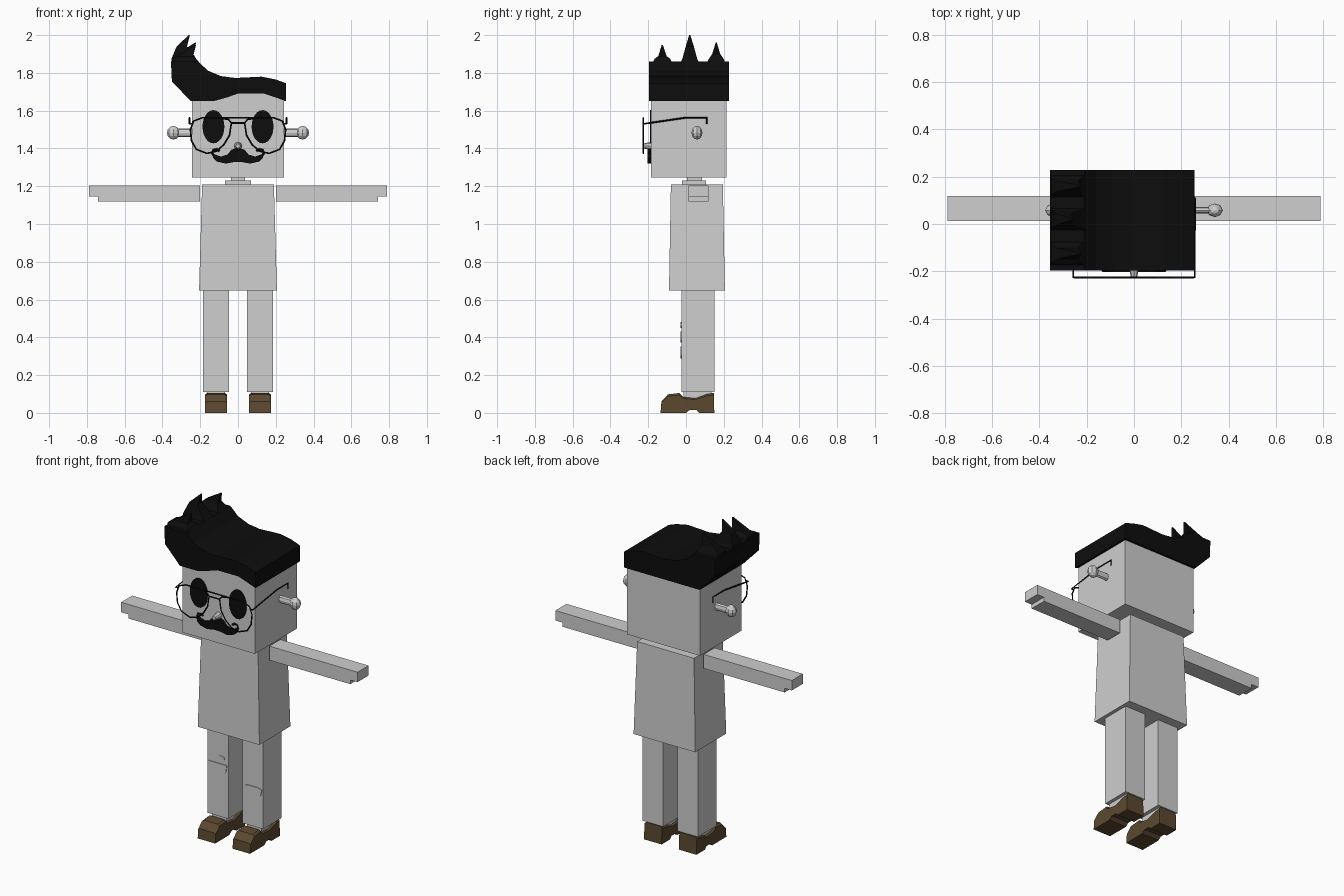
import bpy, bmesh, math
from mathutils import Matrix

cube = bpy.data.objects.get("Cube")
if cube:
    bpy.data.objects.remove(cube, do_unlink=True)


def material(name, r, g, b):
    m = bpy.data.materials.new(name)
    m.use_nodes = True
    m.diffuse_color = (r, g, b, 1)
    node = m.node_tree.nodes["Principled BSDF"]
    node.inputs["Base Color"].default_value = (r, g, b, 1)
    node.inputs["Roughness"].default_value = 0.8
    return m


GREY = material("pale grey", 0.62, 0.62, 0.62)
BLACK = material("black", 0.004, 0.004, 0.004)
BROWN = material("shoe brown", 0.105, 0.066, 0.03)


def finish(bm, name, mat):
    bmesh.ops.recalc_face_normals(bm, faces=bm.faces)
    me = bpy.data.meshes.new(name)
    bm.to_mesh(me)
    bm.free()
    me.materials.append(mat)
    ob = bpy.data.objects.new(name, me)
    bpy.context.collection.objects.link(ob)
    return ob


def loft(name, rings, mat):
    """Skin a list of equal-length point rings and cap both ends."""
    bm = bmesh.new()
    vs = [[bm.verts.new(p) for p in ring] for ring in rings]
    n = len(vs[0])
    for a, b in zip(vs, vs[1:]):
        for i in range(n):
            j = (i + 1) % n
            bm.faces.new((a[i], a[j], b[j], b[i]))
    bm.faces.new(vs[0])
    bm.faces.new(vs[-1])
    return finish(bm, name, mat)


def rect(x0, x1, y0, y1, z):
    return [(x0, y0, z), (x1, y0, z), (x1, y1, z), (x0, y1, z)]


def box(name, x, y, z, mat):
    return loft(name, [rect(*x, *y, z[0]), rect(*x, *y, z[1])], mat)


def plate(name, outline, y0, y1, mat):
    """Extrude an x-z outline along y."""
    return loft(name, [[(x, y, z) for x, z in outline] for y in (y0, y1)], mat)


def wire(name, paths, radius, mat):
    """Thin round wire along (points, closed) paths."""
    cu = bpy.data.curves.new(name, "CURVE")
    cu.dimensions = "3D"
    cu.bevel_depth = radius
    cu.bevel_resolution = 0
    cu.use_fill_caps = True
    for pts, closed in paths:
        sp = cu.splines.new("POLY")
        sp.points.add(len(pts) - 1)
        for p, co in zip(sp.points, pts):
            p.co = (*co, 1)
        sp.use_cyclic_u = closed
    cu.materials.append(mat)
    ob = bpy.data.objects.new(name, cu)
    bpy.context.collection.objects.link(ob)


# Head, neck and torso
box("head", (-0.243, 0.243), (-0.185, 0.215), (1.245, 1.7), GREY)
box("neck_base", (-0.07, 0.07), (-0.02, 0.105), (1.2, 1.23), GREY)
box("neck", (-0.037, 0.037), (0.005, 0.085), (1.22, 1.25), GREY)
loft("torso", [rect(-0.206, 0.206, -0.09, 0.206, 0.649),
               rect(-0.19, 0.19, -0.08, 0.195, 1.208)], GREY)

# Hair: swept block, with an arched fringe at the front
crest = [(0.255, 1.65), (0.255, 1.745), (0.2, 1.765), (0.125, 1.78), (-0.015, 1.773),
         (-0.09, 1.783), (-0.16, 1.812), (-0.21, 1.86), (-0.355, 1.86),
         (-0.35, 1.755), (-0.25, 1.65)]
arch = [(-0.13, 1.65), (-0.06, 1.67), (0, 1.69), (0.14, 1.69), (0.2, 1.67)]
plate("hair", crest, -0.18, 0.228, BLACK)
plate("fringe", crest + arch, -0.197, -0.179, BLACK)

# Three curved tufts along the swept side
for name, y0, y1, tip in (("front_tuft", -0.197, -0.05, (-0.225, -0.125, 1.948)),
                          ("middle_tuft", -0.05, 0.09, (-0.258, 0.02, 2.0)),
                          ("back_tuft", 0.09, 0.228, (-0.225, 0.16, 1.96))):
    ty, tz, t = tip[1], tip[2], 0.003
    w = (y1 - y0) * 0.28
    loft(name, [rect(-0.353, -0.165, y0, y1, 1.81),
                rect(-0.352, -0.222, ty - w, ty + w, 1.875),
                rect(-0.325, tip[0] - 0.012, ty - w * 0.55, ty + w * 0.55, tz - 0.06),
                rect(tip[0] - t, tip[0] + t, ty - t, ty + t, tz)], BLACK)

# Paired parts: arms, legs, shoes, ears, eyes
shoe = [(-0.135, 0), (-0.13, 0.06), (-0.095, 0.098), (-0.035, 0.105), (-0.015, 0.085),
        (0.05, 0.078), (0.11, 0.1), (0.147, 0.106), (0.15, 0), (0.07, 0),
        (0.055, 0.018), (0.02, 0.018), (0, 0)]
for side, s in (("left", 1), ("right", -1)):
    arm = [(0.2, 1.12), (0.742, 1.12), (0.742, 1.145), (0.79, 1.145),
           (0.79, 1.205), (0.2, 1.205)]
    plate(side + "_arm", [(s * x, z) for x, z in arm], 0.013, 0.118, GREY)
    box(side + "_leg", sorted((s * 0.047, s * 0.185)), (-0.025, 0.15), (0.11, 0.66), GREY)
    box(side + "_ankle", sorted((s * 0.068, s * 0.164)), (-0.012, 0.135), (0.05, 0.12), GREY)
    loft(side + "_shoe", [[(s * x, y, z * k) for y, z in shoe]
                          for x, k in ((0.058, 0.9), (0.07, 1), (0.163, 1), (0.175, 0.9))], BROWN)

    # Ear: flattened stalk with a round knob
    for part, r, x0, x1 in (("stalk", 0.023, 0.235, 0.325), ("knob", 0.036, 0, 0)):
        bm = bmesh.new()
        if part == "knob":
            bmesh.ops.create_uvsphere(bm, u_segments=8, v_segments=6, radius=r)
            bmesh.ops.scale(bm, vec=(0.95, 0.8, 1), verts=bm.verts)
            at = 0.342
        else:
            bmesh.ops.create_cone(bm, cap_ends=True, segments=8, radius1=r, radius2=r,
                                  depth=x1 - x0,
                                  matrix=Matrix.Rotation(math.pi / 2, 4, "Y"))
            bmesh.ops.scale(bm, vec=(1, 0.6, 1), verts=bm.verts)
            at = (x0 + x1) / 2
        bmesh.ops.translate(bm, vec=(s * at, 0.058, 1.483), verts=bm.verts)
        finish(bm, f"{side}_ear_{part}", GREY)

    ring = [math.tau * i / 24 for i in range(24)]
    plate(side + "_eye", [(s * 0.13 + 0.058 * math.cos(a), 1.515 + 0.088 * math.sin(a))
                          for a in ring], -0.191, -0.184, BLACK)

# Knee patches
plate("right_knee_patch", [(-0.178, 0.43), (-0.055, 0.43), (-0.062, 0.385), (-0.085, 0.372),
                           (-0.15, 0.372), (-0.172, 0.39)], -0.029, -0.024, GREY)
plate("right_small_patch", [(-0.13, 0.45), (-0.07, 0.46), (-0.075, 0.475),
                            (-0.105, 0.48)], -0.029, -0.024, GREY)
plate("left_knee_patch", [(0.052, 0.345), (0.085, 0.352), (0.15, 0.352), (0.178, 0.345),
                          (0.17, 0.305), (0.115, 0.287), (0.065, 0.305)], -0.029, -0.024, GREY)

# Nose
bm = bmesh.new()
bmesh.ops.create_cone(bm, cap_ends=True, segments=8, radius1=0.022, radius2=0.012, depth=0.05,
                      matrix=Matrix.Translation((0, -0.206, 1.413))
                      @ Matrix.Rotation(math.pi / 2, 4, "X"))
finish(bm, "nose", GREY)

# Moustache with curled tips
half = [(0.015, 1.4), (0.035, 1.393), (0.055, 1.368), (0.09, 1.357), (0.115, 1.365),
        (0.134, 1.375), (0.133, 1.35), (0.11, 1.33), (0.065, 1.32), (0.02, 1.328)]
plate("moustache", half + [(-x, z) for x, z in reversed(half)], -0.203, -0.184, BLACK)
curl = [(0.127, 1.36), (0.136, 1.375), (0.13, 1.392), (0.112, 1.396), (0.098, 1.385)]
wire("moustache_curls", [([(s * x, -0.194, z) for x, z in curl], False) for s in (1, -1)],
     0.006, BLACK)

# Wire spectacles: rims, two bridges and side arms
rim = [(0.035, 1.535), (0.05, 1.553), (0.1, 1.562), (0.19, 1.562), (0.235, 1.545),
       (0.252, 1.5), (0.246, 1.44), (0.22, 1.395), (0.165, 1.374), (0.115, 1.385),
       (0.075, 1.42), (0.045, 1.47)]
Y = -0.226
paths = [([(-0.1, Y, 1.562), (0.1, Y, 1.562)], False),
         ([(-0.035, Y, 1.535), (0.035, Y, 1.535)], False)]
for s in (1, -1):
    paths.append(([(s * x, Y, z) for x, z in rim], True))
    paths.append(([(s * 0.24, Y, 1.53), (s * 0.257, Y, 1.53), (s * 0.257, 0, 1.563),
                   (s * 0.257, 0.11, 1.563), (s * 0.257, 0.11, 1.53)], False))
wire("spectacles", paths, 0.0045, BLACK)
